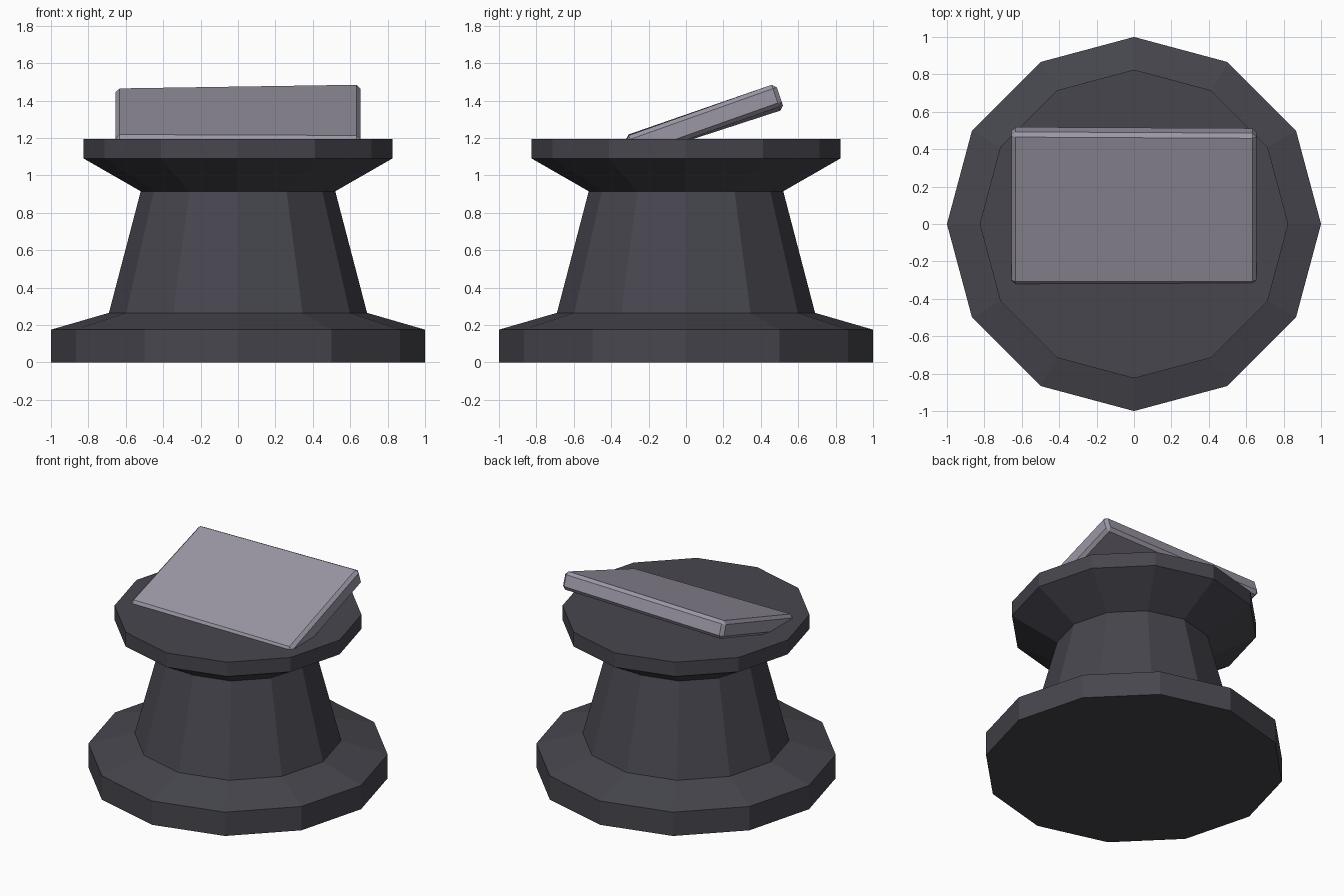
import bpy
import bmesh
from math import radians, cos, sin, tau
from mathutils import Matrix

cube = bpy.data.objects.get("Cube")
if cube:
    bpy.data.objects.remove(cube, do_unlink=True)


def material(name, rgb):
    mat = bpy.data.materials.new(name)
    mat.use_nodes = True
    color = (*rgb, 1)
    mat.diffuse_color = color
    mat.node_tree.nodes["Principled BSDF"].inputs["Base Color"].default_value = color
    return mat


def add_object(name, bm, mat):
    bmesh.ops.recalc_face_normals(bm, faces=bm.faces)
    mesh = bpy.data.meshes.new(name)
    bm.to_mesh(mesh)
    bm.free()
    mesh.materials.append(mat)
    obj = bpy.data.objects.new(name, mesh)
    bpy.context.collection.objects.link(obj)
    return obj


dark_stone = material("dark stone", (0.062, 0.061, 0.076))
pale_stone = material("pale stone", (0.33, 0.305, 0.375))

# Twelve-sided pedestal turned from a radius and height profile
SIDES = 12
profile = [(1, 0), (1, 0.175), (0.69, 0.265), (0.52, 0.915), (0.825, 1.09), (0.825, 1.195)]
bm = bmesh.new()
rings = [[bm.verts.new((r * cos(tau * i / SIDES), r * sin(tau * i / SIDES), z))
          for i in range(SIDES)] for r, z in profile]
for low, high in zip(rings, rings[1:]):
    for i in range(SIDES):
        j = (i + 1) % SIDES
        bm.faces.new((low[i], low[j], high[j], high[i]))
bm.faces.new(rings[0])
bm.faces.new(rings[-1])
add_object("pedestal", bm, dark_stone)

# Tilted slab, slightly warped at its back corners, with chamfered edges
bm = bmesh.new()
bmesh.ops.create_cube(bm, size=1, matrix=Matrix.Diagonal((1.31, 0.855, 0.125, 1)))
for v in bm.verts:
    if v.co.y > 0:
        v.co.z += 0.011 if v.co.x > 0 else -0.011
    else:
        v.co.z -= 0.003 if v.co.x > 0 else -0.003
bmesh.ops.bevel(bm, geom=bm.edges[:], offset=0.022, segments=1, affect='EDGES')
slab = add_object("slab", bm, pale_stone)
slab.location = (0, 0.097, 1.286)
slab.rotation_euler.x = radians(18.6)
